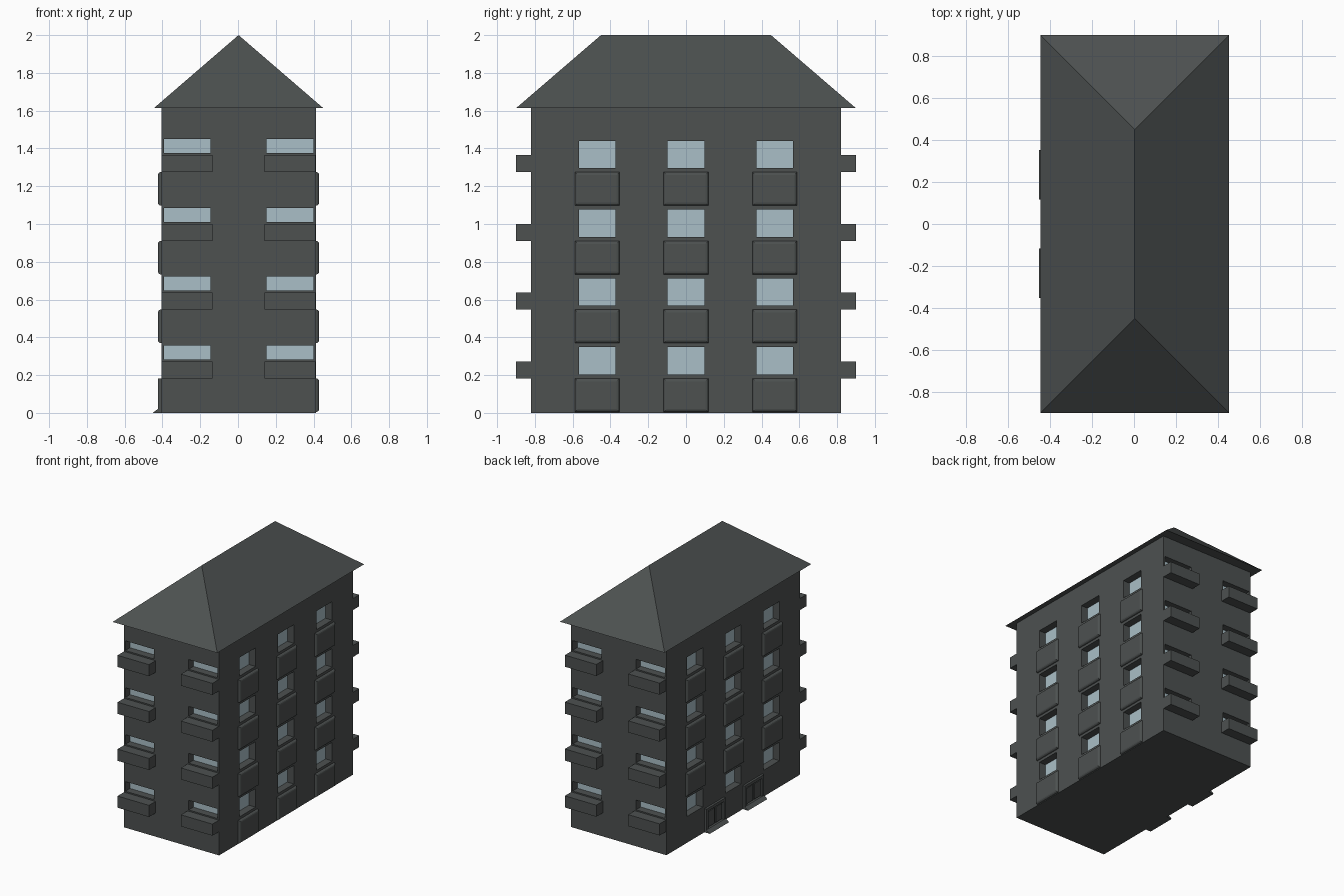
import bpy
import bmesh
from mathutils import Matrix, Vector

default = bpy.data.objects.get("Cube")
if default:
    bpy.data.objects.remove(default, do_unlink=True)


def material(name, rgb):
    m = bpy.data.materials.new(name)
    m.use_nodes = True
    color = (*rgb, 1)
    m.diffuse_color = color
    shader = m.node_tree.nodes["Principled BSDF"]
    shader.inputs["Base Color"].default_value = color
    shader.inputs["Roughness"].default_value = 0.9
    return m


GREY = material("dark grey plaster", (0.074, 0.082, 0.081))
GLASS = material("pale blue glass", (0.40, 0.52, 0.57))

CX = 0.003                 # building axis
HX, HY, HZ = 0.409, 0.82, 1.613
FLOOR = 0.364
FLOORS = [i * FLOOR for i in range(4)]
COLUMNS = (-0.47, 0, 0.47)
END_COLUMNS = (-0.272, 0.272)
RECESS = 0.06


def add_box(bm, lo, hi):
    """Add a box between two corners and return its vertices."""
    a, b = Vector(lo), Vector(hi)
    mat = Matrix.Translation((a + b) / 2) @ Matrix.Diagonal((*(b - a), 1))
    return bmesh.ops.create_cube(bm, size=1, matrix=mat)["verts"]


def side_box(bm, s, y, half, z0, z1, d0, d1):
    """Box on a long wall (s = +1 or -1), depths measured from the wall."""
    xs = sorted((CX + s * (HX + d0), CX + s * (HX + d1)))
    return add_box(bm, (xs[0], y - half, z0), (xs[1], y + half, z1))


def end_box(bm, s, x, half, z0, z1, d0, d1):
    """Box on a short wall (s = +1 back, -1 front)."""
    ys = sorted((s * (HY + d0), s * (HY + d1)))
    return add_box(bm, (CX + x - half, ys[0], z0), (CX + x + half, ys[1], z1))


def finish(name, bm, mat):
    bmesh.ops.recalc_face_normals(bm, faces=bm.faces)
    me = bpy.data.meshes.new(name)
    bm.to_mesh(me)
    bm.free()
    me.materials.append(mat)
    ob = bpy.data.objects.new(name, me)
    bpy.context.collection.objects.link(ob)
    return ob


def fill_windows(bm, d0, d1):
    """Put one box in every window position, between two depths."""
    for s in (-1, 1):
        for z in FLOORS:
            for y in COLUMNS:
                side_box(bm, s, y, 0.097, z + 0.204, z + 0.348, d0, d1)
            for x in END_COLUMNS:
                end_box(bm, s, x, 0.124, z + 0.283, z + 0.358, d0, d1)


# Walls with recessed window openings
bm = bmesh.new()
add_box(bm, (CX - HX, -HY, 0), (CX + HX, HY, HZ))
walls = finish("walls", bm, GREY)
bm = bmesh.new()
fill_windows(bm, -RECESS, 0.05)
cutter = finish("window_cutter", bm, GREY)
cutter.hide_render = True
mod = walls.modifiers.new("openings", "BOOLEAN")
mod.operation = "DIFFERENCE"
mod.solver = "EXACT"
mod.object = cutter
bpy.context.view_layer.update()
evaluated = walls.evaluated_get(bpy.context.evaluated_depsgraph_get())
cut_mesh = bpy.data.meshes.new_from_object(evaluated)
walls.modifiers.clear()
walls.data = cut_mesh
bpy.data.objects.remove(cutter, do_unlink=True)

# Window panes at the back of the openings
bm = bmesh.new()
fill_windows(bm, -RECESS - 0.002, -RECESS + 0.003)
finish("window_panes", bm, GLASS)

# Hipped roof with a flat underside
bm = bmesh.new()
RX, RY, RIDGE = 0.449, 0.90, 0.45
eaves = [bm.verts.new((CX + sx * RX, sy * RY, HZ))
         for sx, sy in ((-1, -1), (1, -1), (1, 1), (-1, 1))]
front, back = [bm.verts.new((CX, y, 2)) for y in (-RIDGE, RIDGE)]
a, b, c, d = eaves
for face in ((d, c, b, a), (a, b, front), (b, c, back, front),
             (c, d, back), (d, a, front, back)):
    bm.faces.new(face)
finish("hipped_roof", bm, GREY)

# Balconies on the short walls
bm = bmesh.new()
for s in (-1, 1):
    for z in FLOORS:
        for x in END_COLUMNS:
            end_box(bm, s, x, 0.135, z + 0.183, z + 0.273, -0.002, 0.08)
finish("balconies", bm, GREY)

# Cushioned panels below the windows of the long walls
for s, label in ((1, "left"), (-1, "right")):
    bm = bmesh.new()
    # the entrance side has no panels on the ground floor
    for z in FLOORS if s > 0 else FLOORS[1:]:
        for y in COLUMNS:
            side_box(bm, s, y, 0.118, z + 0.005, z + 0.183, -0.002, 0.018)
    outer = [e for e in bm.edges
             if all(s * (v.co.x - CX) > HX + 0.01 for v in e.verts)]
    bmesh.ops.bevel(bm, geom=outer, offset=0.016, segments=3,
                    profile=0.5, affect="EDGES")
    finish(label + "_wall_panels", bm, GREY)

# Entrances: frame, double door leaves and a sloping doorstep
for y, label in ((-0.235, "front"), (0.235, "back")):
    bm = bmesh.new()
    for t in (-1, 1):
        side_box(bm, -1, y + t * 0.106, 0.012, 0, 0.183, -0.002, 0.017)
        side_box(bm, -1, y + t * 0.047, 0.036, 0.03, 0.15, -0.002, 0.010)
    side_box(bm, -1, y, 0.094, 0.161, 0.183, -0.002, 0.017)
    finish(label + "_entrance", bm, GREY)

    bm = bmesh.new()
    verts = side_box(bm, -1, y, 0.118, 0, 0.022, -0.002, 0.046)
    for v in verts:
        if v.co.z > 0.01 and v.co.x < CX - HX - 0.01:
            v.co.x = CX - HX - 0.017
    finish(label + "_doorstep", bm, GREY)
